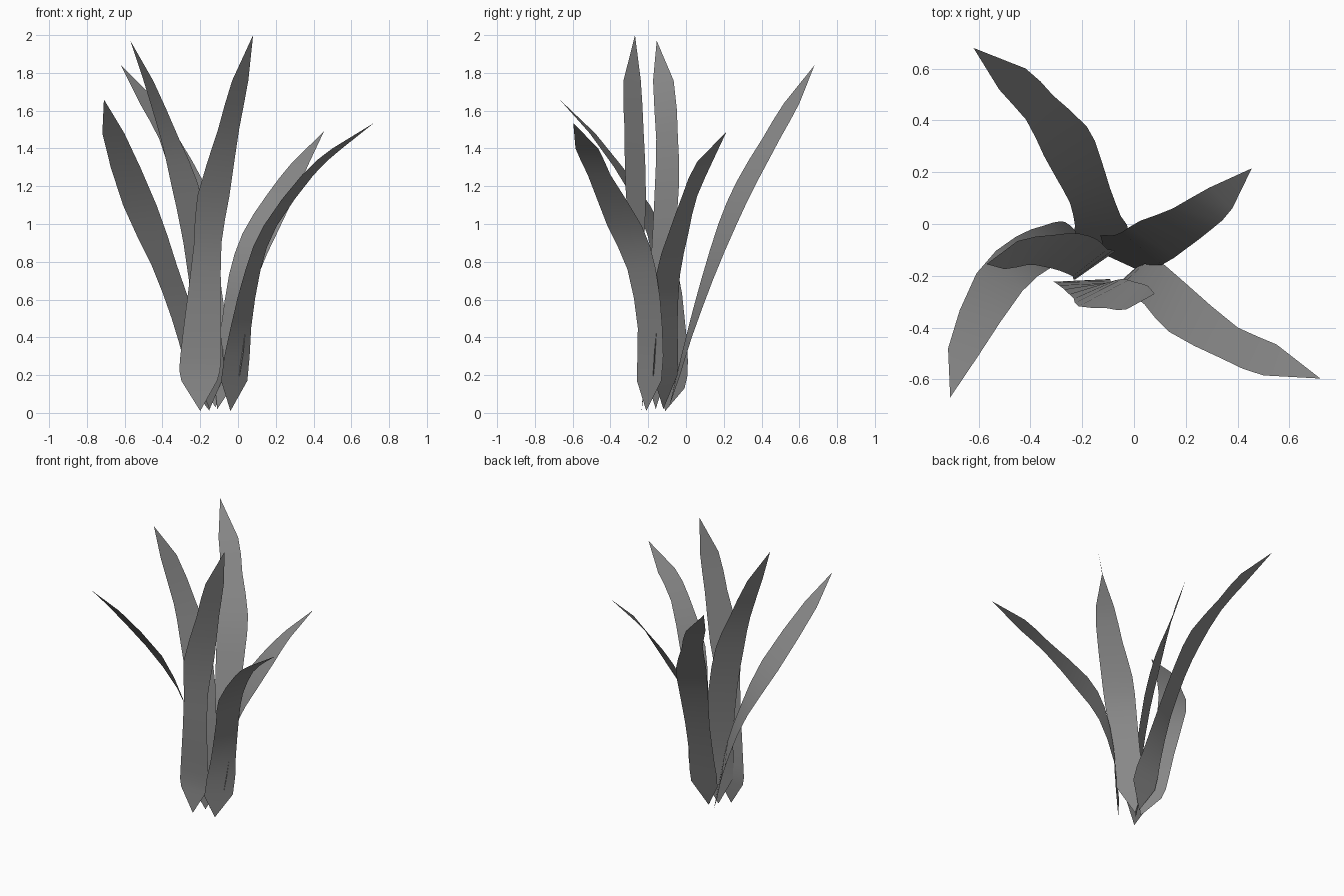
import bpy, bmesh, math
from mathutils import Vector

cube = bpy.data.objects.get("Cube")
if cube:
    bpy.data.objects.remove(cube, do_unlink=True)

grey = bpy.data.materials.new("leaf grey")
grey.use_nodes = True
COLOUR = (0.25, 0.25, 0.25, 1)
grey.diffuse_color = COLOUR
grey.node_tree.nodes["Principled BSDF"].inputs["Base Color"].default_value = COLOUR


def smooth_path(stations):
    """Insert one spline point between neighbouring stations."""
    rows = [stations[0]]
    for i in range(len(stations) - 1):
        p0, p1 = stations[max(i - 1, 0)], stations[i]
        p2, p3 = stations[i + 1], stations[min(i + 2, len(stations) - 1)]
        if 0 < i < len(stations) - 2:
            rows.append([(9 * (b + c) - a - d) / 16 for a, b, c, d in zip(p0, p1, p2, p3)])
        rows.append(p2)
    return rows


def leaf(name, base, stations, tip):
    """Single-sheet blade; a station is x, y, z, width, heading of the width in degrees."""
    first, last = stations[0], stations[-1]
    rows = smooth_path([(*base, 0, first[4])] + stations + [(*tip, 0, last[4])])
    bm = bmesh.new()
    prev = None
    for x, y, z, w, az in rows:
        a = math.radians(az)
        half = Vector((math.cos(a), math.sin(a), 0)) * w / 2
        c = Vector((x, y, z))
        row = [bm.verts.new(c)] if w == 0 else [bm.verts.new(c - half), bm.verts.new(c + half)]
        if prev:
            bm.faces.new(prev + row[::-1])
        prev = row
    mesh = bpy.data.meshes.new(name)
    bm.to_mesh(mesh)
    bm.free()
    mesh.materials.append(grey)
    mesh.shade_smooth()
    obj = bpy.data.objects.new(name, mesh)
    bpy.context.collection.objects.link(obj)


# Tall leaf at the front
leaf("front_leaf", (-.2, -.235, .01), [
    (-.205, -.22, .17, .19, 3), (-.198, -.22, .3, .215, 3), (-.18, -.24, .6, .18, 8),
    (-.16, -.255, .9, .16, 25), (-.13, -.265, 1.15, .2, 32),
    (-.05, -.275, 1.5, .15, 42), (.012, -.285, 1.76, .125, 47)], (.08, -.27, 2))

# Arching leaf to the front left
leaf("front_left_leaf", (-.04, -.21, .01), [
    (-.02, -.195, .17, .19, 43), (.015, -.19, .45, .17, 50), (.08, -.235, .76, .17, 62),
    (.17, -.325, .99, .195, 69), (.37, -.46, 1.26, .135, 63),
    (.525, -.525, 1.4, .13, 67)], (.72, -.597, 1.535))

# Short leaf to the back left
leaf("back_left_leaf", (-.11, -.12, .02), [
    (-.06, -.11, .2, .19, -43), (-.025, -.1, .45, .17, -40), (.03, -.095, .73, .2, -39),
    (.115, -.04, .95, .21, -30), (.225, .02, 1.15, .17, -28),
    (.335, .1, 1.33, .12, -42)], (.455, .215, 1.49))

# Wide leaning leaf to the back right
leaf("back_right_leaf", (-.12, -.09, .03), [
    (-.12, -.04, .2, .2, 5), (-.14, .015, .4, .18, 10), (-.17, .11, .7, .165, 22),
    (-.215, .22, 1.0, .19, 31), (-.265, .32, 1.22, .2, 33),
    (-.365, .45, 1.45, .14, 42), (-.47, .56, 1.64, .13, 39)], (-.62, .68, 1.84))

# Tall leaf to the right
leaf("right_leaf", (-.15, -.16, .02), [
    (-.15, -.16, .2, .19, 35), (-.17, -.15, .5, .17, 38), (-.215, -.12, .9, .19, 39),
    (-.285, -.1, 1.22, .19, 42), (-.36, -.1, 1.45, .15, 50),
    (-.475, -.12, 1.76, .12, 65)], (-.57, -.155, 1.97))

# Drooping leaf to the front right
leaf("front_right_leaf", (-.15, -.11, .01), [
    (-.2, -.075, .13, .16, -57), (-.235, -.07, .28, .19, -57), (-.29, -.08, .5, .19, -50),
    (-.39, -.11, .78, .18, -42), (-.52, -.225, 1.1, .19, -21),
    (-.66, -.495, 1.48, .12, -14)], (-.71, -.67, 1.66))
